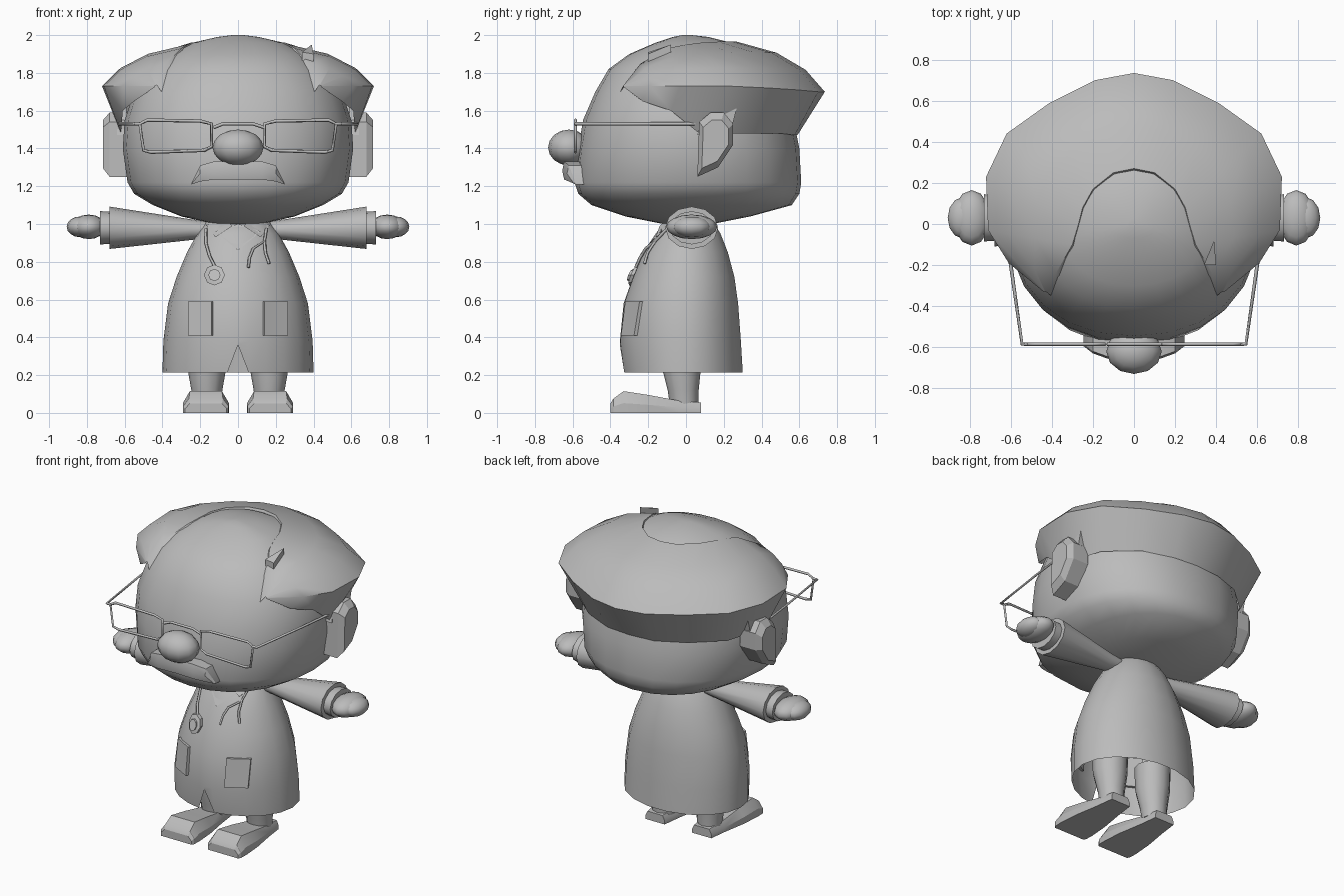
import bpy, bmesh, math
from mathutils import Vector

if "Cube" in bpy.data.objects:
    bpy.data.objects.remove(bpy.data.objects["Cube"])

grey = bpy.data.materials.new("plain_grey")
grey.diffuse_color = (0.5, 0.5, 0.5, 1)
grey.use_nodes = True
grey.node_tree.nodes["Principled BSDF"].inputs["Base Color"].default_value = grey.diffuse_color


def finish(name, bm, angle=40, mirror=False):
    """Turn a bmesh into a named object, optionally mirrored across x = 0."""
    bmesh.ops.remove_doubles(bm, verts=bm.verts, dist=0.0005)
    bmesh.ops.recalc_face_normals(bm, faces=bm.faces)
    me = bpy.data.meshes.new(name)
    bm.to_mesh(me)
    bm.free()
    ob = bpy.data.objects.new(name, me)
    bpy.context.collection.objects.link(ob)
    me.materials.append(grey)
    if mirror:
        m = ob.modifiers.new("mirror", 'MIRROR')
        m.merge_threshold = 0.001
    bpy.ops.object.select_all(action='DESELECT')
    ob.select_set(True)
    bpy.context.view_layer.objects.active = ob
    bpy.ops.object.shade_smooth_by_angle(angle=math.radians(angle))
    return ob


def loft(name, rings, closed=True, caps=(True, True), angle=40, mirror=False):
    """Skin a list of equally long point rows."""
    bm = bmesh.new()
    rows = [[bm.verts.new(p) for p in r] for r in rings]
    n = len(rows[0])
    for a, b in zip(rows, rows[1:]):
        for i in range(n if closed else n - 1):
            j = (i + 1) % n
            bm.faces.new((a[i], a[j], b[j], b[i]))
    if closed:
        for cap, row in zip(caps, (rows[0], rows[-1])):
            if cap:
                bm.faces.new(row)
    return finish(name, bm, angle, mirror)


def ring(z, hx, yf, yb, angles, p):
    """Rounded plan outline, with separate front and back depth."""
    pts = []
    for a in angles:
        c, s = math.cos(math.radians(a)), math.sin(math.radians(a))
        x = math.copysign(abs(c) ** (2 / p), c) * hx
        y = abs(s) ** (2 / p) * (yf if s < 0 else yb)
        pts.append((x, y, z))
    return pts


def ball(name, centre, radii, u=12, v=8, mirror=False):
    bm = bmesh.new()
    bmesh.ops.create_uvsphere(bm, u_segments=u, v_segments=v, radius=1)
    for w in bm.verts:
        w.co = Vector(c + r * k for c, r, k in zip(centre, radii, w.co))
    return finish(name, bm, 60, mirror)


def prism(name, outline, shift, mirror=False):
    """Extrude a 3D outline along a shift vector."""
    far = [Vector(p) + Vector(shift) for p in outline]
    return loft(name, [outline, far], angle=30, mirror=mirror)


def wire(name, paths, r):
    """Thin square wires; each path is (points, cyclic)."""
    cu = bpy.data.curves.new(name, 'CURVE')
    cu.dimensions = '3D'
    cu.bevel_depth, cu.bevel_resolution = r, 0
    cu.use_fill_caps = True
    for pts, cyclic in paths:
        sp = cu.splines.new('POLY')
        sp.points.add(len(pts) - 1)
        for q, p in zip(sp.points, pts):
            q.co = (*p, 1)
        sp.use_cyclic_u = cyclic
    cu.materials.append(grey)
    ob = bpy.data.objects.new(name, cu)
    bpy.context.collection.objects.link(ob)


# Head
HEAD = [(1.0, .12, -.12, .14), (1.04, .30, -.32, .34), (1.10, .45, -.50, .56),
        (1.16, .55, -.57, .60), (1.22, .585, -.59, .61), (1.40, .61, -.57, .60),
        (1.55, .60, -.545, .57), (1.70, .55, -.48, .53), (1.82, .46, -.41, .45),
        (1.90, .36, -.30, .36), (1.96, .24, -.16, .24), (1.99, .11, -.07, .12),
        (2.0, .03, -.02, .03)]
steps = [i * 15 for i in range(24)]
loft("head", [ring(*h, steps, 2.2) for h in HEAD], angle=60)

# Hair cap: crown opening, ridge and lower edge, from the temple round to the back
opening = [(.43, -.33, 1.735), (.38, -.24, 1.85), (.30, -.10, 1.93), (.27, .0, 1.95),
           (.25, .08, 1.96), (.20, .17, 1.965), (.10, .25, 1.965), (0, .27, 1.965)]
ridge = [(.44, -.33, 1.73), (.61, -.19, 1.73), (.71, -.03, 1.73), (.72, .23, 1.73),
         (.62, .44, 1.72), (.41, .59, 1.71), (.19, .70, 1.70), (0, .735, 1.70)]
lower = [(.44, -.33, 1.725), (.55, -.23, 1.65), (.61, -.08, 1.60), (.62, .07, 1.48),
         (.54, .34, 1.48), (.36, .50, 1.48), (.17, .575, 1.47), (0, .59, 1.47)]


def between(f, g):
    return [(a[0] + (b[0] - a[0]) * f, a[1] + (b[1] - a[1]) * f, a[2] + (b[2] - a[2]) * g)
            for a, b in zip(opening, ridge)]


inner = [(x * .9, y - .03, z - .06) for x, y, z in opening]
loft("hair", [inner, opening, between(.45, .22), between(.78, .56), ridge, lower],
     closed=False, angle=35, mirror=True)
prism("sideburn", [(.59, .06, 1.47), (.59, .10, 1.62), (.59, .27, 1.62), (.59, .24, 1.50)],
      (.05, 0, 0), mirror=True)
prism("hair_tuft", [(.34, -.20, 1.86), (.39, -.08, 1.90), (.40, -.20, 1.85)], (.0, 0, .05))

# Ears
ear = [(.06, 1.25), (.07, 1.54), (.13, 1.59), (.20, 1.59), (.25, 1.53), (.25, 1.42), (.17, 1.30)]
loft("ear", [[(x, .155 + (y - .155) * k, 1.43 + (z - 1.43) * k) for y, z in ear]
             for x, k in ((.57, 1), (.68, 1), (.715, .75))], angle=25, mirror=True)

# Nose and moustache
ball("nose", (0, -.62, 1.405), (.135, .11, .095))
tache = [(0, 1.33, 1.235, -.64), (.13, 1.33, 1.235, -.645), (.20, 1.31, 1.225, -.62), (.245, 1.22, 1.21, -.585)]
loft("moustache", [[(x, y, t), (x, y - .01, (t + b) / 2), (x, y, b), (x, -.50, b), (x, -.50, t)]
                   for x, t, b, y in tache], caps=(False, True), angle=30, mirror=True)

# Spectacles
G = -.585
paths = [([(-.13, G, 1.51), (-.08, G, 1.53), (.08, G, 1.53), (.14, G, 1.51)], False)]
for s in (-1, 1):
    lens = [(.14, 1.53), (.20, 1.545), (.48, 1.55), (.52, 1.53), (.50, 1.39), (.46, 1.38), (.18, 1.39), (.14, 1.41)]
    paths.append(([(s * x, G, z) for x, z in lens], True))
    paths.append(([(s * .51, G, 1.53), (s * .545, G, 1.53), (s * .60, -.20, 1.53), (s * .63, .05, 1.53)], False))
wire("spectacles", paths, .009)

# Coat, with a small notch in the front hem
COAT = [(.215, .40, -.33, .305), (.38, .395, -.35, .295), (.58, .37, -.33, .28),
        (.72, .325, -.28, .26), (.85, .27, -.225, .225), (.95, .215, -.16, .185), (1.02, .16, -.10, .14)]
angles = [-90, -82, -68, -52, -36, -18, 0, 20, 40, 60, 80, 100, 120, 140, 160, 180, 198, 216, 232, 248, 262]
coat = [ring(*c, angles, 2.0) for c in COAT]
coat[0][0] = (0, -.35, .36)
loft("coat", coat, caps=(False, True), angle=50)


def coat_point(x, z, out=.012):
    """Point just outside the coat front."""
    for a, b in zip(COAT, COAT[1:]):
        if z <= b[0]:
            f = (z - a[0]) / (b[0] - a[0])
            hx, yf = (a[k] + (b[k] - a[k]) * f for k in (1, 2))
            return (x, yf * math.sqrt(max(0, 1 - (x / hx) ** 2)) - out, z)
    return (x, -.10 - out, z)


# Pockets
prism("pocket", [coat_point(x, z, .02) for x, z in ((.14, .41), (.265, .41), (.265, .59), (.14, .59))],
      (-.012, .03, 0), mirror=True)

# Collar flaps and neck cloth
prism("collar", [coat_point(x, z, .015) for x, z in ((.17, .995), (.12, .93), (.03, .99), (.05, 1.01))],
      (0, .02, 0), mirror=True)
prism("neck_cloth", [coat_point(x, z, .01) for x, z in ((-.12, .96), (0, .86), (.12, .96), (0, 1.0))], (0, .02, 0))

# Stethoscope
tubes = [[(-.17, .975), (-.17, .90), (-.15, .83), (-.125, .78)],
         [(.15, .975), (.14, .91), (.08, .87), (.06, .82), (.055, .77)],
         [(.14, .91), (.145, .85), (.165, .79)]]
wire("stethoscope_tube", [([coat_point(*p) for p in t], False) for t in tubes], .008)
disc = []
for r, out in ((.055, 0), (.055, .025), (.032, .03), (.032, .042)):
    disc.append([coat_point(-.125 + r * math.cos(i * math.pi / 4), .73 + r * math.sin(i * math.pi / 4), out)
                 for i in range(8)])
loft("stethoscope_disc", disc, angle=30)


# Sleeves, cuffs and hands
def arm_ring(x, ry, rz, z=.98):
    return [(x, .03 + ry * math.cos(i * math.pi / 6), z + rz * math.sin(i * math.pi / 6)) for i in range(12)]


loft("sleeve", [arm_ring(.12, .05, .04, .97), arm_ring(.25, .065, .055, .97), arm_ring(.68, .14, .112)],
     mirror=True)
loft("cuff", [arm_ring(.66, .11, .085), arm_ring(.73, .115, .088)], mirror=True)
ball("palm", (.79, .03, .985), (.09, .135, .065), mirror=True)
ball("fingers", (.835, .03, .985), (.072, .10, .055), mirror=True)

# Legs
loft("leg", [[(.165 + r * math.cos(i * math.pi / 6), y + r * math.sin(i * math.pi / 6), z) for i in range(12)]
             for z, r, y in ((.04, .075, -.01), (.12, .082, -.015), (.25, .105, -.025), (.40, .11, -.025))],
     mirror=True)

# Shoes, lofted from toe to heel
shoe = [(-.40, .11, .085, .05), (-.385, .12, .09, .075), (-.33, .122, .085, .115), (-.20, .112, .078, .095),
        (-.04, .085, .065, .065), (.08, .07, .055, .055)]
loft("shoe", [[(.17 - w, y, 0), (.17 - w, y, h * .45), (.17 - t, y, h), (.17 + t, y, h), (.17 + w, y, h * .45),
               (.17 + w, y, 0)] for y, w, t, h in shoe], angle=30, mirror=True)
